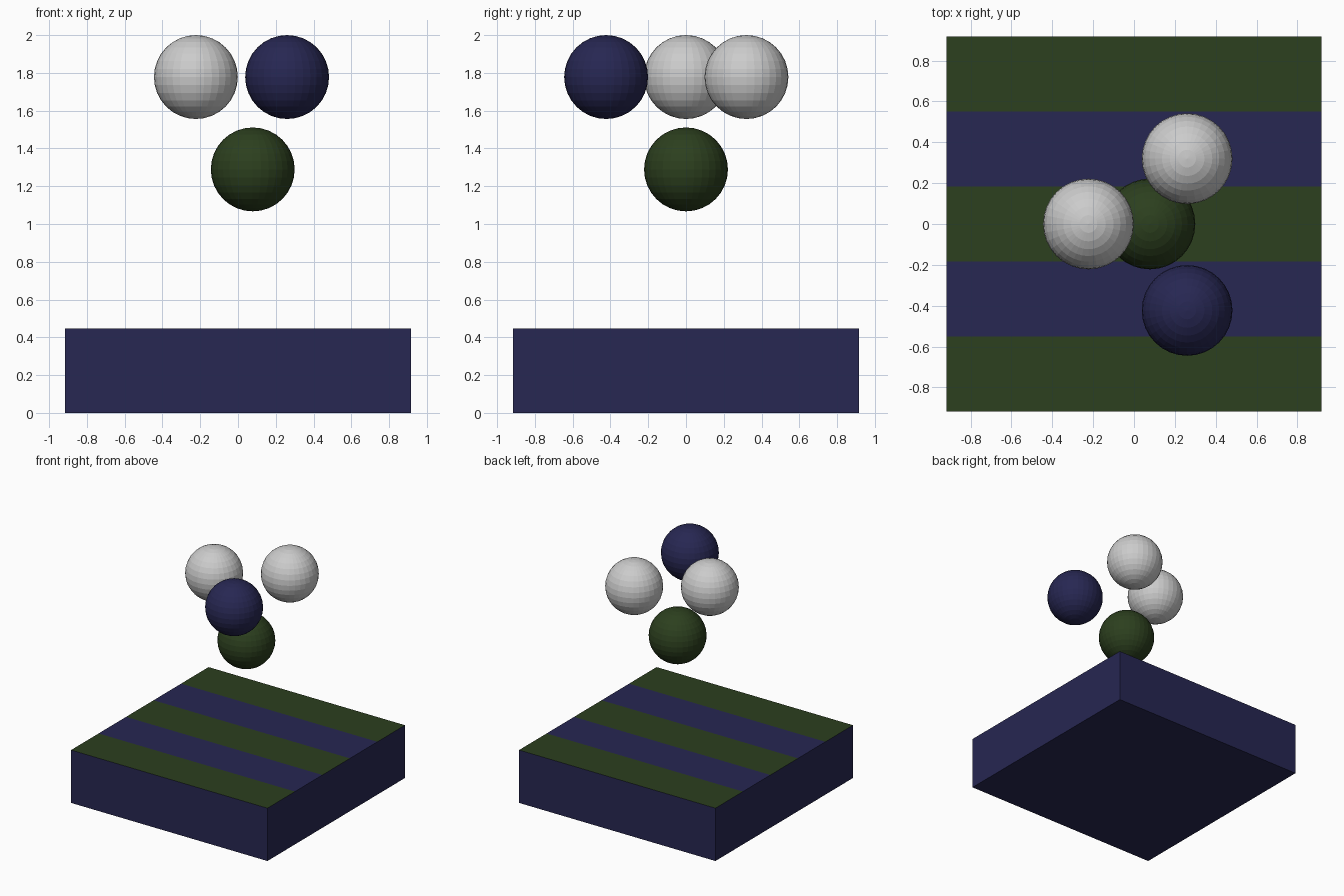
import bpy, bmesh

if "Cube" in bpy.data.objects:
    bpy.data.objects.remove(bpy.data.objects["Cube"])

HALF, HEIGHT, RADIUS = 0.917, 0.446, 0.222


def material(name, rgb):
    m = bpy.data.materials.new(name)
    m.diffuse_color = (*rgb, 1)
    m.use_nodes = True
    m.node_tree.nodes["Principled BSDF"].inputs["Base Color"].default_value = m.diffuse_color
    return m


navy = material("navy", (0.02, 0.02, 0.085))
green = material("green", (0.025, 0.05, 0.013))

# Square base block, its top cut into five stripes
bpy.ops.mesh.primitive_cube_add(size=1, location=(0, 0, HEIGHT / 2))
base = bpy.context.object
base.name = "striped_base"
base.data.materials.append(navy)
base.data.materials.append(green)
bm = bmesh.new()
bm.from_mesh(base.data)
bmesh.ops.scale(bm, vec=(2 * HALF, 2 * HALF, HEIGHT), verts=bm.verts)
for i in range(1, 5):
    bmesh.ops.bisect_plane(bm, geom=bm.verts[:] + bm.edges[:] + bm.faces[:],
                           plane_co=(0, HALF * (2 * i / 5 - 1), 0), plane_no=(0, 1, 0))
bm.normal_update()
for f in bm.faces:
    if f.normal.z > 0.5:
        stripe = int((f.calc_center_median().y + HALF) / (2 * HALF / 5))
        f.material_index = 1 - stripe % 2
bm.to_mesh(base.data)
bm.free()

# Floating flat-faced balls above the base
balls = [("left_ball", (-0.223, 0, 1.778), None),
         ("back_ball", (0.26, 0.32, 1.778), None),
         ("front_ball", (0.26, -0.423, 1.778), navy),
         ("lower_ball", (0.078, 0, 1.289), green)]
for name, place, mat in balls:
    bpy.ops.mesh.primitive_uv_sphere_add(segments=32, ring_count=16, radius=RADIUS, location=place)
    ball = bpy.context.object
    ball.name = name
    if mat:
        ball.data.materials.append(mat)
